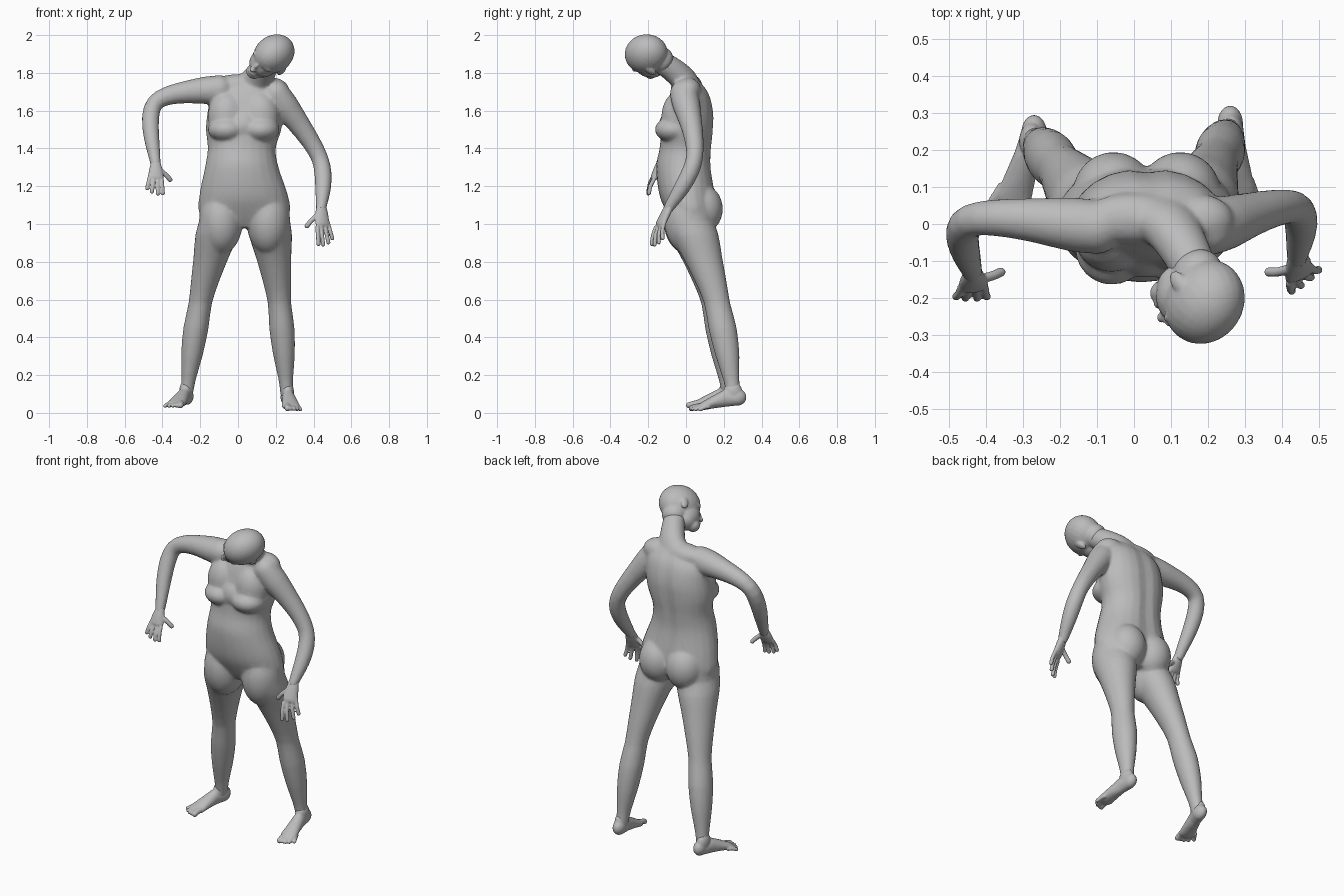
import bpy, bmesh, math
from mathutils import Vector, Matrix

cube = bpy.data.objects.get("Cube")
if cube:
    bpy.data.objects.remove(cube, do_unlink=True)

skin = bpy.data.materials.new("grey skin")
skin.use_nodes = True
grey = (.5, .5, .5, 1)
skin.diffuse_color = grey
skin.node_tree.nodes["Principled BSDF"].inputs["Base Color"].default_value = grey


def smooth_path(points, steps):
    """Catmull-Rom interpolation of a list of vectors."""
    points = [Vector(p) for p in points]
    padded = [points[0]] + points + [points[-1]]
    result = []
    for before, start, end, after in zip(padded, padded[1:], padded[2:], padded[3:]):
        leave, arrive = (end - before) / 2, (after - start) / 2
        for i in range(steps):
            t = i / steps
            ease = t * t * (3 - 2 * t)
            result.append(start.lerp(end, ease) + leave * t * (1 - t) ** 2 - arrive * t * t * (1 - t))
    return result + [points[-1]]


def loft(bm, centres, sizes, side=None, groove=0, sides=24):
    """Skin oval rings of (half width, half depth); rings are level unless side is given."""
    rings = []
    for i, (centre, size) in enumerate(zip(centres, sizes)):
        across, along = Vector((1, 0, 0)), Vector((0, 1, 0))
        if side:
            tangent = centres[min(i + 1, len(centres) - 1)] - centres[max(i - 1, 0)]
            along = tangent.cross(Vector(side)).normalized()
            across = along.cross(tangent.normalized())
        ring = []
        for k in range(sides):
            angle = math.tau * k / sides
            c, s = math.cos(angle), math.sin(angle)
            if s > 0:
                s *= 1 - groove * math.exp(-(5 * c) ** 2)
            ring.append(bm.verts.new(centre + across * size[0] * c + along * size[1] * s))
        rings.append(ring)
    for low, high in zip(rings, rings[1:]):
        for k in range(sides):
            n = (k + 1) % sides
            bm.faces.new((low[k], low[n], high[n], high[k]))
    bm.faces.new(rings[0][::-1])
    bm.faces.new(rings[-1])


def limb(bm, joints, widths, depth, side=None):
    """Bent limb through three joints, with nine evenly spaced half widths."""
    sizes = smooth_path([(w, w * depth) for w in widths], 2)
    loft(bm, smooth_path(joints, 8), sizes, side)


def ball(bm, centre, radii, frame=Matrix()):
    place = frame @ Matrix.Translation(centre) @ Matrix.Diagonal((*radii, 1))
    bmesh.ops.create_uvsphere(bm, u_segments=24, v_segments=16, radius=1, matrix=place)


def digit(bm, root, tip, radius, arch):
    """Finger or toe with a slight arch and a rounded tip."""
    middle = root.lerp(tip, .5) + Vector(arch)
    path = smooth_path((root, middle, tip), 3)
    loft(bm, path, [(radius, radius)] * len(path), side=(1, .3, .1), sides=12)
    ball(bm, tip, (radius, radius, radius))


def finish(name, bm, voxel, keep, rounds):
    """Fuse the pieces into one skin and thin the mesh."""
    bmesh.ops.recalc_face_normals(bm, faces=bm.faces)
    mesh = bpy.data.meshes.new(name)
    bm.to_mesh(mesh)
    bm.free()
    ob = bpy.data.objects.new(name, mesh)
    bpy.context.collection.objects.link(ob)
    bpy.ops.object.select_all(action='DESELECT')
    ob.select_set(True)
    bpy.context.view_layer.objects.active = ob
    fuse = ob.modifiers.new("fuse", 'REMESH')
    fuse.mode, fuse.voxel_size = 'VOXEL', voxel
    relax = ob.modifiers.new("relax", 'SMOOTH')
    relax.factor, relax.iterations = .5, rounds
    thin = ob.modifiers.new("thin", 'DECIMATE')
    thin.ratio = keep
    for modifier in ("fuse", "relax", "thin"):
        bpy.ops.object.modifier_apply(modifier=modifier)
    ob.data.materials.clear()
    ob.data.materials.append(skin)
    bpy.ops.object.shade_smooth_by_angle(angle=math.radians(40))


# Trunk: centre, half width and half depth from crotch to collar
body = bmesh.new()
trunk = [(.035, .03, .98, .13, .08), (.035, .03, 1.05, .235, .125), (.03, .01, 1.15, .235, .15),
         (.02, -.01, 1.3, .195, .148), (.02, 0, 1.4, .18, .14), (.03, .01, 1.5, .2, .14),
         (.04, .02, 1.6, .2, .13), (.05, .02, 1.7, .18, .1), (.07, .01, 1.78, .08, .04)]
rows = smooth_path(trunk, 4)
loft(body, [row.to_3d() for row in rows], [row[3:] for row in rows], groove=.1)

# Breasts, upper chest and buttocks
for x in (-.06, .12):
    ball(body, (x, -.065, 1.5), (.1, .1, .068))
    ball(body, (x, -.04, 1.57), (.1, .09, .13))
    ball(body, (x + .005, .085, 1.08), (.11, .11, .13))
ball(body, (.03, -.06, 1.52), (.09, .085, .09))

# Neck with sloping shoulder muscles
neck = smooth_path([(.06, .02, 1.69), (.1, -.01, 1.76), (.14, -.075, 1.82), (.17, -.14, 1.86)], 4)
neck_sizes = smooth_path([(.12, .07), (.085, .068), (.068, .064), (.06, .06)], 4)
loft(body, neck, neck_sizes, side=(.8, 0, -.6))
ball(body, (0, .015, 1.735), (.14, .07, .058))
ball(body, (.18, .01, 1.71), (.09, .07, .065))

# Arms: shoulder, elbow, wrist
arm_widths = (.073, .073, .06, .05, .045, .046, .042, .033, .026)
arms = [((-.1, -.008, 1.715), (-.44, .01, 1.64), (-.435, -.14, 1.3), (.3, 1, 0)),
        ((.2, -.012, 1.69), (.432, .045, 1.35), (.44, -.1, 1.07), (1, 0, .5))]
for shoulder, elbow, wrist, side in arms:
    limb(body, (shoulder, elbow, wrist), arm_widths, 1, side)
    ball(body, shoulder, (.073, .073, .073))

# Legs: hip, knee, ankle
leg_widths = (.115, .115, .095, .076, .062, .067, .057, .038, .034)
legs = [((-.09, .01, 1.02), (-.2, .15, .58), (-.275, .23, .08)),
        ((.16, .015, 1.02), (.22, .165, .58), (.26, .255, .08))]
for joints in legs:
    limb(body, joints, leg_widths, 1.12)
    ball(body, joints[0], (.116, .13, .18))
finish("body", body, .008, .2, 10)

# Head, shaped in its own tilted frame with the face towards local -y
forward = Vector((-.63, -.69, -.36)).normalized()
left = Vector((.62, -.17, -.76))
left = (left - forward * left.dot(forward)).normalized()
frame = Matrix((left, -forward, forward.cross(left))).transposed().to_4x4()
frame.translation = (.19, -.21, 1.9)
features = {
    "skull": ((0, 0, 0), (.098, .12, .11)),
    "cheeks": ((0, -.04, -.06), (.075, .08, .08)),
    "jaw": ((0, -.035, -.1), (.062, .065, .05)),
    "chin": ((0, -.085, -.12), (.04, .038, .032)),
    "nape": ((0, .03, -.08), (.07, .07, .06)),
    "nose bridge": ((0, -.118, -.05), (.012, .016, .03)),
    "nose tip": ((0, -.128, -.067), (.018, .018, .013)),
    "lips": ((0, -.114, -.1), (.026, .014, .012)),
}
paired_features = {
    "brow": ((.034, -.09, -.014), (.036, .018, .014)),
    "eye": ((.034, -.09, -.04), (.018, .018, .012)),
    "ear": ((.09, .01, -.045), (.014, .022, .036)),
}
head = bmesh.new()
for centre, radii in features.values():
    ball(head, centre, radii, frame)
for centre, radii in paired_features.values():
    for mirror in (-1, 1):
        ball(head, (centre[0] * mirror, *centre[1:]), radii, frame)
finish("head", head, .005, .2, 6)

# Hands: wrist, knuckles, middle fingertip, thumb tip, step from finger to finger
hands = {
    "right_hand": ((-.435, -.13, 1.33), (-.435, -.17, 1.245), (-.44, -.2, 1.165),
                   (-.36, -.13, 1.235), (-.032, 0, .01)),
    "left_hand": ((.44, -.08, 1.11), (.447, -.135, 1), (.465, -.155, .895),
                  (.365, -.13, .99), (.028, .022, .012)),
}
for name, spots in hands.items():
    wrist, palm, tip, thumb, step = map(Vector, spots)
    bm = bmesh.new()
    path = [wrist, wrist.lerp(palm, .5), palm, palm.lerp(wrist, -.12)]
    loft(bm, path, [(.024, .022), (.036, .022), (.042, .018), (.036, .012)], side=step)
    digit(bm, wrist.lerp(palm, .45) - step * .7, thumb, .013, step * -.2)
    for i in range(4):
        place = i - 1.5
        end = (tip + step * place).lerp(palm, place * place * .06)
        digit(bm, palm + step * place * .65, end, .011, (0, -.006, 0))
    finish(name, bm, .004, .3, 3)

# Feet: heel, ball of the foot, big toe tip, little toe tip
feet = {
    "right_foot": ((-.27, .245, .08), (-.325, .07, .05), (-.305, .015, .04), (-.385, .06, .037)),
    "left_foot": ((.26, .27, .075), (.28, .09, .036), (.262, .03, .024), (.33, .075, .018)),
}
for name, spots in feet.items():
    heel, front, big, little = map(Vector, spots)
    rise = Vector((0, 0, .016))
    bm = bmesh.new()
    path = [heel.lerp(front, -.12), heel, heel.lerp(front, .35) + rise,
            heel.lerp(front, .7) + rise / 2, front, front.lerp(heel, -.14)]
    sole = [(.024, .024), (.034, .036), (.035, .045), (.042, .032), (.048, .022), (.038, .014)]
    loft(bm, path, sole, side=(1, 0, 0))
    ball(bm, heel + rise / 2, (.035, .05, .045))
    ball(bm, heel.lerp(front, .12) + rise * 2.5, (.034, .05, .055))
    for i in range(5):
        t = i / 4
        toe = big.lerp(little, t) - Vector((0, .016 * math.sin(math.pi * t), 0))
        digit(bm, toe.lerp(heel, .26), toe, .011 if i else .016, rise / 4)
    finish(name, bm, .005, .3, 3)
